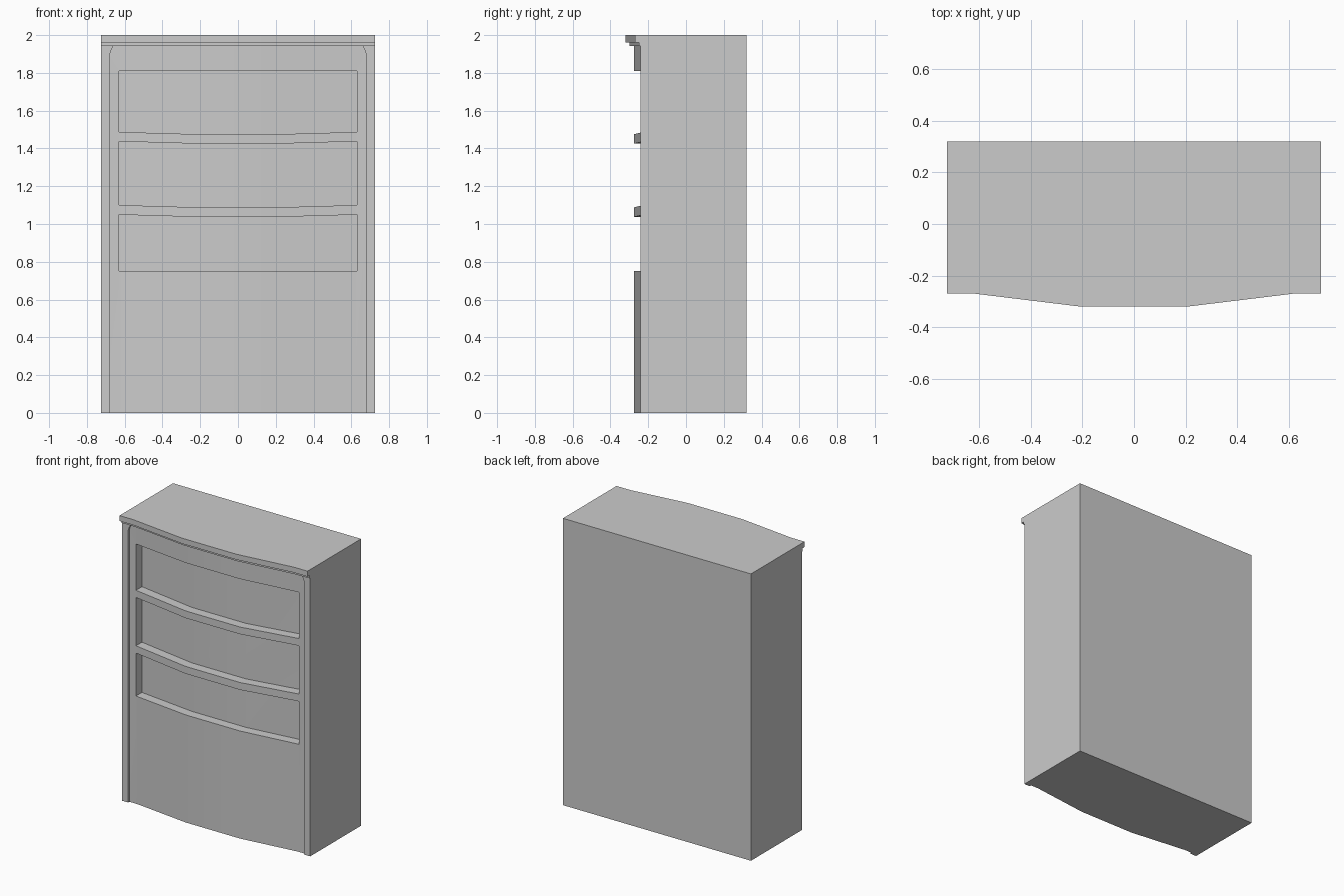
import bpy
import bmesh

if "Cube" in bpy.data.objects:
    bpy.data.objects.remove(bpy.data.objects["Cube"])

W = 0.725           # half width
BACK = 0.32
BOW = 0.05          # how far the front bows forward


def bow(x):
    """0 at the centre of the bowed front, 1 at its sides."""
    return min(max((abs(x) - 0.21) / 0.41, 0.0), 1.0)


def make_object(name, verts, faces):
    """Mesh object with outward normals."""
    mesh = bpy.data.meshes.new(name)
    mesh.from_pydata(verts, [], faces)
    bm = bmesh.new()
    bm.from_mesh(mesh)
    bmesh.ops.recalc_face_normals(bm, faces=bm.faces[:])
    bm.to_mesh(mesh)
    bm.free()
    ob = bpy.data.objects.new(name, mesh)
    bpy.context.collection.objects.link(ob)
    return ob


def activate(ob):
    bpy.ops.object.select_all(action='DESELECT')
    ob.select_set(True)
    bpy.context.view_layer.objects.active = ob


def smooth(ob):
    activate(ob)
    bpy.ops.object.shade_smooth_by_angle(angle=0.5)


def prism(name, loop_a, loop_b):
    """Closed solid between two matching loops."""
    n = len(loop_a)
    faces = [list(range(n))[::-1], list(range(n, 2 * n))]
    faces += [[i, (i + 1) % n, n + (i + 1) % n, n + i] for i in range(n)]
    return make_object(name, loop_a + loop_b, faces)


def bowed_slab(name, half, front, z0, z1, back=BACK):
    """Slab with flat back and bowed front, front given at the centre."""
    xs = [-half, -0.62, -0.21, 0.21, 0.62, half]
    plan = [(x, front + BOW * bow(x)) for x in xs] + [(half, back), (-half, back)]
    return prism(name, [(x, y, z0) for x, y in plan], [(x, y, z1) for x, y in plan])


def opening(name, z0, z1, sag0, sag1):
    """Cutter for a drawer opening; its back follows the bow of the front."""
    xs = [-0.63, -0.62, -0.21, 0.21, 0.62, 0.63]
    verts, faces = [], []
    for x in xs:
        b = bow(x)
        lo, hi, yb = z0 + sag0 * b, z1 + sag1 * b, -0.21 + BOW * b
        yf = -0.36 + BOW * b
        verts += [(x, yf, lo), (x, yb, lo), (x, yb, hi), (x, yf, hi)]
    for i in range(len(xs) - 1):
        for k in range(4):
            a, c = 4 * i + k, 4 * i + (k + 1) % 4
            faces.append([a, a + 4, c + 4, c])
    e = 4 * (len(xs) - 1)
    faces += [[0, 1, 2, 3], [e + 3, e + 2, e + 1, e]]
    return make_object(name, verts, faces)


# Carcass with bowed front and three drawer openings
body = bowed_slab("cabinet_body", W, -0.276, 0.0, 1.962)
SAG = 0.012
for i, spec in enumerate([(1.475, 1.81, SAG, 0), (1.088, 1.425, SAG, SAG),
                          (0.75, 1.037, 0, SAG)]):
    cutter = opening(f"opening_cutter_{i + 1}", *spec)
    cutter.hide_render = True
    mod = body.modifiers.new("opening", 'BOOLEAN')
    mod.operation, mod.solver, mod.object = 'DIFFERENCE', 'EXACT', cutter
    activate(body)
    bpy.ops.object.modifier_apply(modifier=mod.name)
    bpy.data.objects.remove(cutter)
smooth(body)

# Stepped cornice: top board and moulding below it
smooth(bowed_slab("top_board", W, -0.32, 1.962, 2.0))
smooth(bowed_slab("cornice_moulding", W, -0.30, 1.942, 1.962, back=-0.2))

# Corner posts with small curved bracket at the top, mirrored
outline = [(W, 0), (W, 1.942), (0.66, 1.942), (0.672, 1.92), (0.68, 1.895), (0.68, 0)]
post = prism("corner_post", [(x, -0.226, z) for x, z in outline],
             [(x, -0.24, z) for x, z in outline])
post.modifiers.new("mirror", 'MIRROR')
